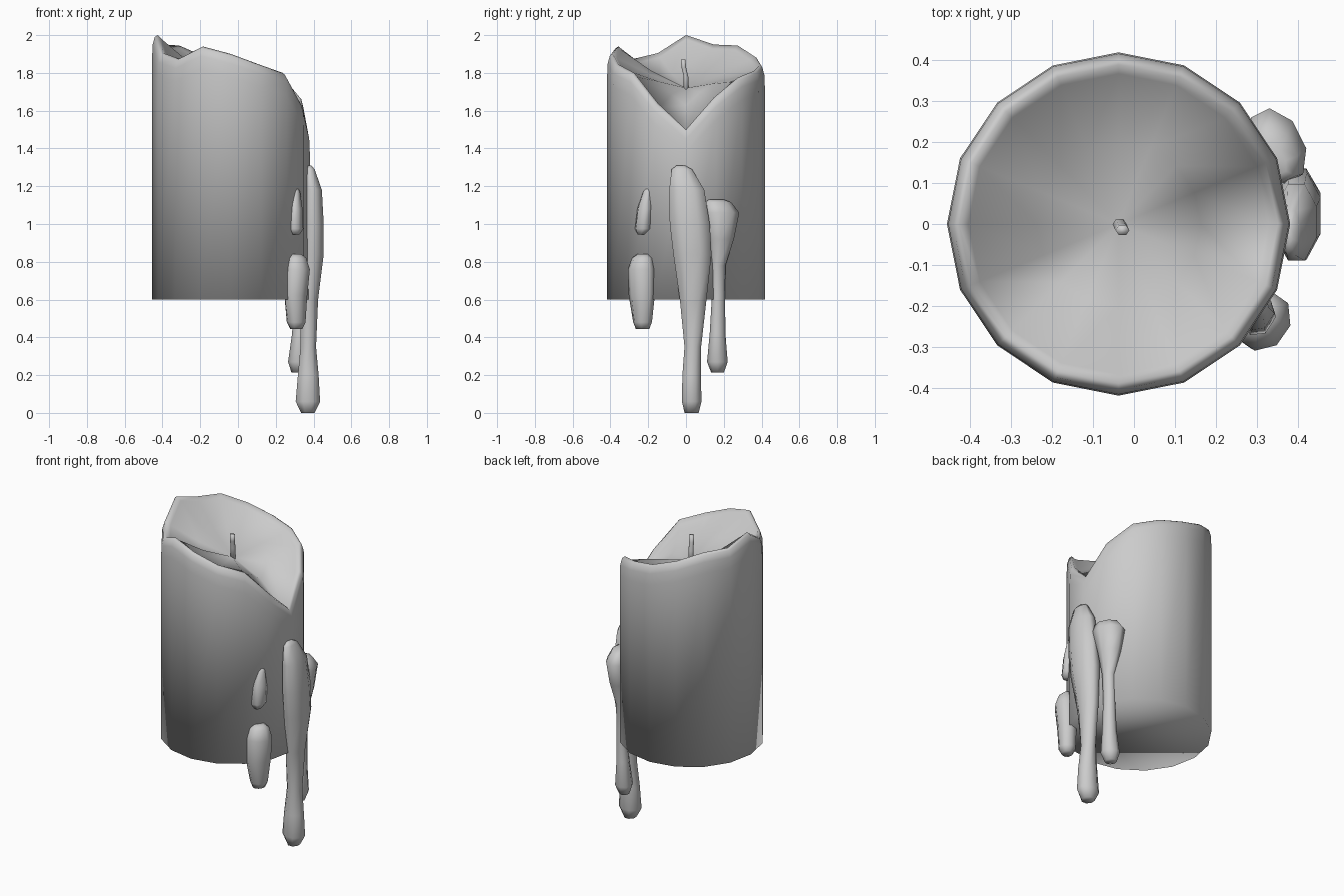
import bpy
from math import cos, sin, radians, pi

CX, R, N = -0.0375, 0.4175, 16


def loft(name, rings):
    """Skin a list of equal-sized rings; single-point rings close to a tip."""
    verts, faces, starts = [], [], []
    for ring in rings:
        starts.append(len(verts))
        verts += ring
    for a, b, ra, rb in zip(starts, starts[1:], rings, rings[1:]):
        n = max(len(ra), len(rb))
        for i in range(n):
            j = (i + 1) % n
            if len(rb) == 1:
                faces.append((a + i, a + j, b))
            else:
                faces.append((a + i, a + j, b + j, b + i))
    faces.append(tuple(reversed(range(len(rings[0])))))
    if len(rings[-1]) > 1:
        faces.append(tuple(starts[-1] + i for i in range(len(rings[-1]))))
    mesh = bpy.data.meshes.new(name)
    mesh.from_pydata(verts, [], faces)
    for p in mesh.polygons:
        p.use_smooth = True
    obj = bpy.data.objects.new(name, mesh)
    bpy.context.collection.objects.link(obj)
    return obj


# Candle body: uneven melted rim, dished top
rim = [1.50, 1.67, 1.775, 1.81, 1.84, 1.89, 1.945, 1.95,
       2.00, 1.905, 1.875, 1.94, 1.90, 1.845, 1.80, 1.64]
POOL = 1.72


def body_ring(r, height):
    return [(CX + r * cos(2 * pi * k / N), r * sin(2 * pi * k / N), height(rim[k]))
            for k in range(N)]


loft("candle_body", [
    body_ring(R, lambda h: 0.6),
    body_ring(R, lambda h: h - 0.12),
    body_ring(R - 0.003, lambda h: h - 0.05),
    body_ring(R - 0.014, lambda h: h - 0.01),
    body_ring(R - 0.030, lambda h: h),
    body_ring(R - 0.052, lambda h: h - 0.022),
    body_ring(0.20, lambda h: POOL + 0.42 * (h - POOL)),
    [(CX, 0, POOL)],
])

# Wick: thin and slightly bent
loft("wick", [[(x + 0.017 * cos(a), y + 0.014 * sin(a), z)
               for a in (k * pi / 3 for k in range(6))]
              for x, y, z in [(-0.035, 0.0, 1.68), (-0.035, 0.0, 1.78),
                              (-0.03, -0.012, 1.83), (-0.028, -0.015, 1.87)]])


# Wax drips: stations of (x, y, z, radial half-width, sideways half-width)
def drip(name, angle, stations, sides=8):
    c, s = cos(radians(angle)), sin(radians(angle))
    rings = []
    for x, y, z, rn, rt in stations:
        ring = []
        for k in range(sides):
            a = 2 * pi * (k + 0.5) / sides
            u, v = 1.06 * rn * cos(a), 1.06 * rt * sin(a)
            ring.append((x + u * c - v * s, y + u * s + v * c, z))
        rings.append(ring)
    return loft(name, rings)


drip("long_drip", 0, [
    (0.37, 0.030, 0.00, 0.036, 0.038), (0.37, 0.030, 0.06, 0.066, 0.053),
    (0.372, 0.030, 0.20, 0.056, 0.050), (0.372, 0.036, 0.35, 0.042, 0.045),
    (0.377, 0.038, 0.60, 0.048, 0.072), (0.395, 0.034, 0.84, 0.060, 0.103),
    (0.397, 0.020, 1.00, 0.058, 0.108), (0.395, 0.004, 1.18, 0.050, 0.095),
    (0.382, -0.022, 1.29, 0.024, 0.055), (0.378, -0.028, 1.31, 0.010, 0.022)])

drip("back_drip", 27, [
    (0.315, 0.167, 0.215, 0.030, 0.033), (0.318, 0.166, 0.27, 0.050, 0.052),
    (0.325, 0.167, 0.42, 0.036, 0.040), (0.330, 0.172, 0.62, 0.028, 0.034),
    (0.335, 0.172, 0.78, 0.028, 0.036), (0.342, 0.188, 0.92, 0.048, 0.065),
    (0.348, 0.190, 1.06, 0.062, 0.092), (0.345, 0.170, 1.115, 0.045, 0.070),
    (0.345, 0.160, 1.13, 0.020, 0.040)])

drip("small_front_drip", -33, [
    (0.305, -0.238, 0.945, 0.020, 0.020), (0.308, -0.230, 0.975, 0.032, 0.045),
    (0.310, -0.222, 1.08, 0.026, 0.040), (0.308, -0.206, 1.17, 0.018, 0.024),
    (0.308, -0.200, 1.195, 0.006, 0.010)], 6)

drip("lower_front_drip", -35, [
    (0.308, -0.230, 0.445, 0.030, 0.036), (0.308, -0.230, 0.48, 0.048, 0.048),
    (0.306, -0.234, 0.62, 0.055, 0.070), (0.314, -0.236, 0.76, 0.062, 0.072),
    (0.312, -0.232, 0.82, 0.045, 0.055), (0.312, -0.230, 0.84, 0.020, 0.030)])
